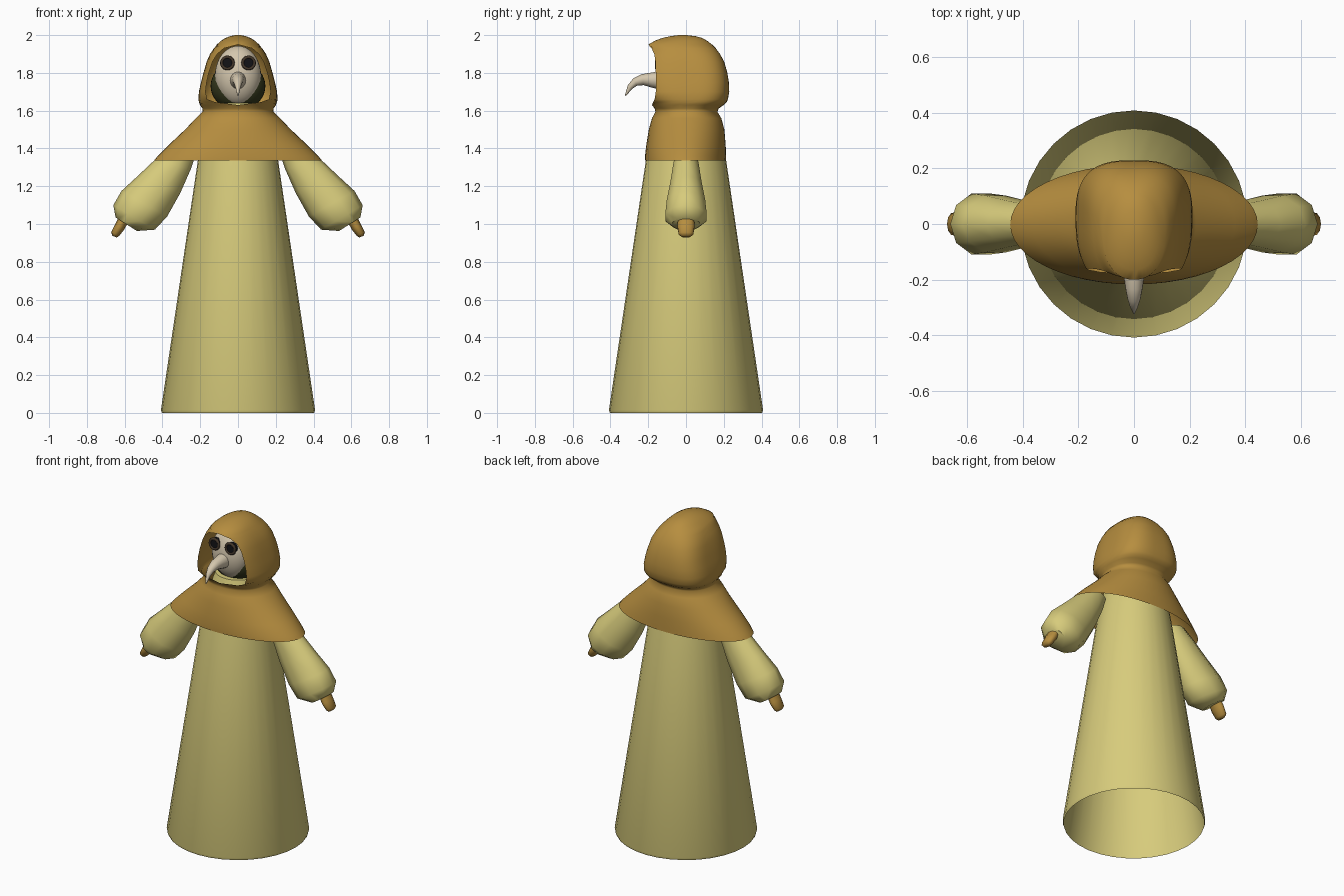
import bpy, bmesh, math

if "Cube" in bpy.data.objects:
    bpy.data.objects.remove(bpy.data.objects["Cube"])


def material(name, rgb):
    m = bpy.data.materials.new(name)
    m.diffuse_color = (*rgb, 1)
    m.use_nodes = True
    m.node_tree.nodes["Principled BSDF"].inputs["Base Color"].default_value = m.diffuse_color
    return m


CLOTH = material("pale_cloth", (0.68, 0.60, 0.20))
LEATHER = material("brown_leather", (0.47, 0.27, 0.05))
BONE = material("bone", (0.66, 0.57, 0.42))
OLIVE = material("dark_olive", (0.035, 0.04, 0.012))
RIM = material("eye_rim", (0.06, 0.04, 0.025))
BLACK = material("black_glass", (0.006, 0.006, 0.008))


def loft(name, rings, mat, closed=True, cap_start=False, cap_end=False, angle=50):
    """Skin a list of equal-length point rings."""
    bm = bmesh.new()
    rows = [[bm.verts.new(p) for p in r] for r in rings]
    n = len(rows[0])
    for a, b in zip(rows, rows[1:]):
        for i in range(n if closed else n - 1):
            j = (i + 1) % n
            bm.faces.new((a[i], a[j], b[j], b[i]))
    if cap_start:
        bm.faces.new(rows[0])
    if cap_end:
        bm.faces.new(rows[-1])
    bmesh.ops.remove_doubles(bm, verts=bm.verts, dist=1e-5)
    bmesh.ops.recalc_face_normals(bm, faces=bm.faces)
    me = bpy.data.meshes.new(name)
    bm.to_mesh(me)
    bm.free()
    ob = bpy.data.objects.new(name, me)
    bpy.context.collection.objects.link(ob)
    finish(ob, name, mat, angle)


def finish(ob, name, mat, angle=50):
    ob.name = name
    ob.data.materials.append(mat)
    bpy.ops.object.select_all(action='DESELECT')
    ob.select_set(True)
    bpy.context.view_layer.objects.active = ob
    bpy.ops.object.shade_smooth_by_angle(angle=math.radians(angle))


def circle(z, r, n=32):
    return [(r * math.cos(math.tau * i / n), r * math.sin(math.tau * i / n), z) for i in range(n)]


def pair_ring(p, q, half, n, place):
    """Oval spanning edge points p and q in a plane, with depth half across it."""
    cu, cv = (p[0] + q[0]) / 2, (p[1] + q[1]) / 2
    du, dv = (p[0] - q[0]) / 2, (p[1] - q[1]) / 2
    out = []
    for i in range(n):
        c, s = math.cos(math.tau * i / n), math.sin(math.tau * i / n)
        out.append(place(cu + du * c, cv + dv * c, half * s))
    return out


def ellipsoid(name, loc, scale, mat):
    bpy.ops.mesh.primitive_uv_sphere_add(segments=32, ring_count=20, radius=1, location=loc)
    ob = bpy.context.object
    ob.scale = scale
    finish(ob, name, mat)


# Robe: open-bottomed cone running up under the cape to a collar
loft("robe", [circle(z, r) for z, r in
              [(0, 0.403), (0.015, 0.408), (1.34, 0.212), (1.48, 0.185), (1.56, 0.155), (1.64, 0.13)]],
     CLOTH, cap_end=True)


# Hooded cape: stacked rings, opened at the front where the gap is above zero
def cape_ring(z, hx, yf, yb, gap, power, n=24):
    e = 2 / power
    start = -math.acos((gap / hx) ** (power / 2))
    c = (yf + yb) / 2
    front = (c - yf) / abs(math.sin(start)) ** e
    half = []
    for i in range(n + 1):
        a = start + (math.pi / 2 - start) * i / n
        s = math.sin(a)
        y = c + (yb - c) * s ** e if s > 0 else c - front * (-s) ** e
        half.append((hx * max(math.cos(a), 0) ** e, y, z))
    half[0] = (gap, yf, z)
    half[-1] = (0, yb, z)
    return half + [(-x, y, z) for x, y, z in reversed(half[:-1])]


CAPE = [
    (1.335, 0.445, -0.217, 0.213, 0, 2), (1.36, 0.425, -0.217, 0.212, 0, 2),
    (1.42, 0.365, -0.210, 0.210, 0, 2), (1.50, 0.280, -0.197, 0.203, 0, 2),
    (1.56, 0.223, -0.180, 0.187, 0, 2.1), (1.595, 0.187, -0.162, 0.166, 0, 2.2),
    (1.612, 0.188, -0.166, 0.174, 0, 2.4), (1.63, 0.202, -0.180, 0.200, 0, 2.6),
    (1.645, 0.207, -0.174, 0.215, 0.12, 2.7), (1.66, 0.210, -0.166, 0.222, 0.163, 2.8),
    (1.70, 0.207, -0.160, 0.229, 0.172, 2.8), (1.75, 0.196, -0.160, 0.227, 0.166, 2.8),
    (1.80, 0.183, -0.160, 0.219, 0.155, 2.8), (1.86, 0.166, -0.162, 0.202, 0.135, 2.7),
    (1.90, 0.148, -0.168, 0.180, 0.110, 2.6), (1.93, 0.128, -0.182, 0.158, 0.075, 2.5),
    (1.95, 0.112, -0.200, 0.138, 0, 2.3), (1.97, 0.090, -0.165, 0.112, 0, 2.2),
    (1.985, 0.066, -0.125, 0.085, 0, 2.1), (1.995, 0.040, -0.08, 0.048, 0, 2),
    (2.0, 0.015, -0.04, 0.0, 0, 2),
]
loft("hooded_cape", [cape_ring(*r) for r in CAPE], LEATHER, closed=False, cap_end=True, angle=70)

# Head inside the hood, and the mask in front of it
ellipsoid("head", (0, -0.02, 1.73), (0.145, 0.11, 0.13), OLIVE)
ellipsoid("mask", (0, -0.06, 1.785), (0.122, 0.10, 0.158), BONE)

# Beak: tapering and hooking downward
BEAK = [((-0.13, 1.81), (-0.13, 1.71), 0.044), ((-0.18, 1.802), (-0.18, 1.722), 0.038),
        ((-0.235, 1.793), (-0.225, 1.735), 0.031), ((-0.28, 1.770), (-0.26, 1.732), 0.023),
        ((-0.308, 1.735), (-0.285, 1.715), 0.014), ((-0.324, 1.68), (-0.318, 1.678), 0.003)]
loft("beak", [pair_ring(p, q, h, 16, lambda u, v, w: (w, u, v)) for p, q, h in BEAK],
     BONE, cap_end=True)

SLEEVE = [((0.36, 1.41), (0.22, 1.38), 0.05), ((0.44, 1.34), (0.25, 1.29), 0.07),
          ((0.53, 1.255), (0.305, 1.165), 0.087), ((0.617, 1.175), (0.375, 1.04), 0.107),
          ((0.66, 1.10), (0.44, 0.97), 0.115), ((0.648, 1.035), (0.535, 0.963), 0.075)]
HAND = [((0.62, 1.06), (0.57, 1.03), 0.044), ((0.65, 1.00), (0.603, 0.97), 0.047),
        ((0.672, 0.957), (0.628, 0.938), 0.041), ((0.665, 0.938), (0.642, 0.928), 0.024)]

for side, label in ((1, "left"), (-1, "right")):
    place = lambda u, v, w: (side * u, w, v)
    # Puffed sleeve and mitten hand
    loft(label + "_sleeve", [pair_ring(p, q, h, 10, place) for p, q, h in SLEEVE],
         CLOTH, cap_start=True, cap_end=True)
    loft(label + "_hand", [pair_ring(p, q, h, 10, place) for p, q, h in HAND],
         LEATHER, cap_start=True, cap_end=True, angle=60)
    # Round goggle eye with rim
    loc, rot = (side * 0.056, -0.143, 1.853), (math.pi / 2, 0, 0)
    bpy.ops.mesh.primitive_cylinder_add(vertices=24, radius=0.032, depth=0.03, location=loc, rotation=rot)
    finish(bpy.context.object, label + "_eye_lens", BLACK)
    bpy.ops.mesh.primitive_torus_add(major_segments=24, minor_segments=8, major_radius=0.031,
                                     minor_radius=0.008, location=(loc[0], -0.155, loc[2]), rotation=rot)
    finish(bpy.context.object, label + "_eye_rim", RIM)
